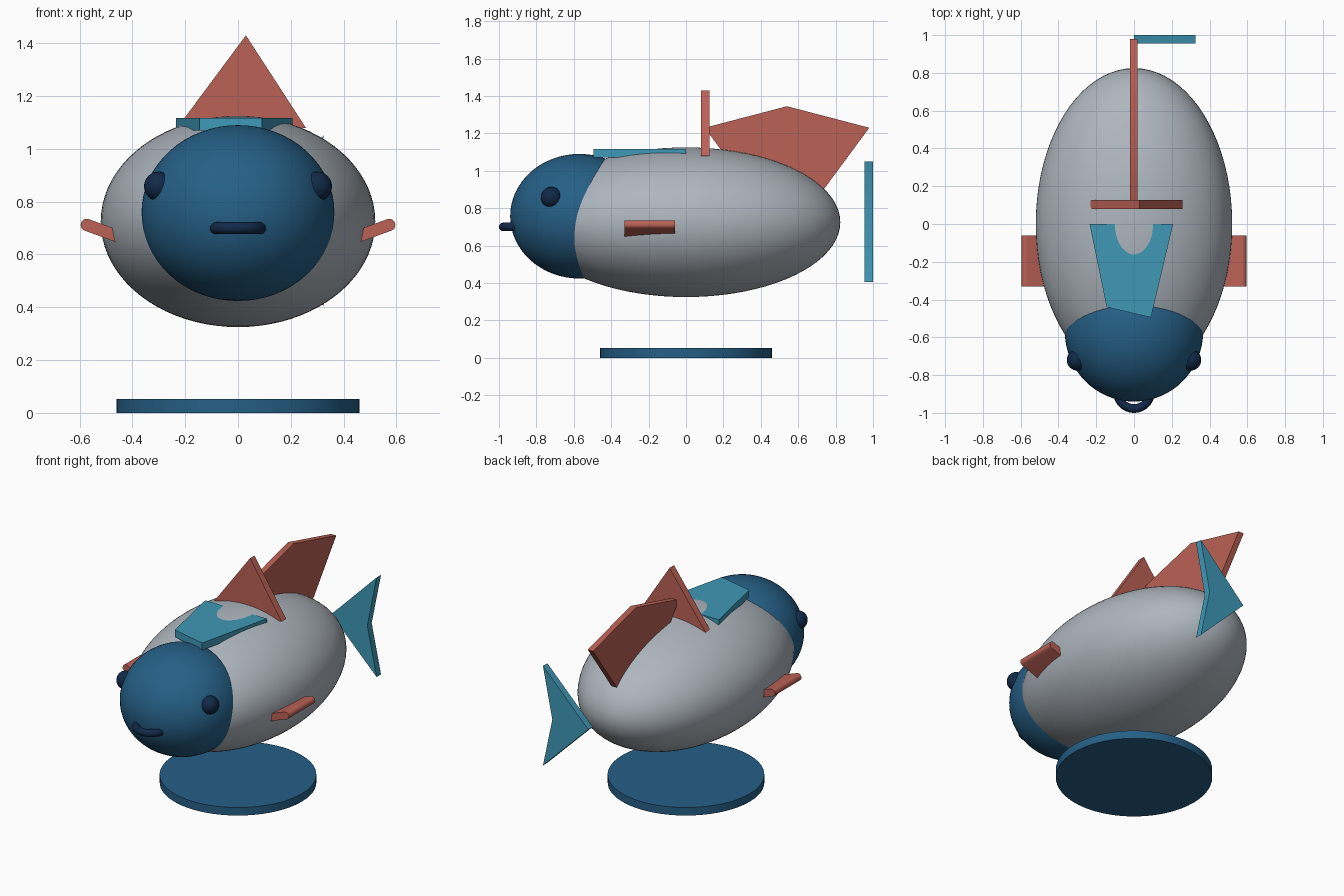
import bpy, bmesh, math
from mathutils import Vector

if "Cube" in bpy.data.objects:
    bpy.data.objects.remove(bpy.data.objects["Cube"])


def material(name, rgb):
    """Flat colour given as 0-255 display values, stored as linear."""
    m = bpy.data.materials.new(name)
    lin = [((c / 255 + 0.055) / 1.055) ** 2.4 for c in rgb]
    m.diffuse_color = (*lin, 1)
    m.use_nodes = True
    m.node_tree.nodes["Principled BSDF"].inputs["Base Color"].default_value = m.diffuse_color
    return m


GREY = material("body grey", (174, 182, 190))
BLUE = material("deep blue", (37, 95, 134))
TEAL = material("teal", (63, 152, 182))
RED = material("coral red", (187, 97, 86))
NAVY = material("navy", (17, 41, 72))


def finish(ob, name, mat, angle=30):
    ob.name = name
    ob.data.materials.append(mat)
    bpy.ops.object.select_all(action='DESELECT')
    ob.select_set(True)
    bpy.context.view_layer.objects.active = ob
    bpy.ops.object.transform_apply(location=False, rotation=True, scale=True)
    bpy.ops.object.shade_smooth_by_angle(angle=math.radians(angle))
    return ob


def ellipsoid(name, centre, radii, mat, segs=64):
    bpy.ops.mesh.primitive_uv_sphere_add(segments=segs, ring_count=segs // 2,
                                         radius=1, location=centre)
    ob = bpy.context.object
    ob.scale = radii
    return finish(ob, name, mat)


def plate(name, points, axis, lo, hi, mat):
    """Extrude a 2D outline along an axis (0=x, 1=y, 2=z) from lo to hi."""
    def to3d(p, d):
        v = list(p)
        v.insert(axis, d)
        return Vector(v)
    bm = bmesh.new()
    face = bm.faces.new([bm.verts.new(to3d(p, lo)) for p in points])
    ext = bmesh.ops.extrude_face_region(bm, geom=[face])
    shift = to3d((0, 0), hi - lo)
    bmesh.ops.translate(bm, vec=shift,
                        verts=[g for g in ext["geom"] if isinstance(g, bmesh.types.BMVert)])
    bmesh.ops.recalc_face_normals(bm, faces=bm.faces)
    me = bpy.data.meshes.new(name)
    bm.to_mesh(me)
    bm.free()
    ob = bpy.data.objects.new(name, me)
    bpy.context.collection.objects.link(ob)
    return finish(ob, name, mat)


# Body and head
ellipsoid("body", (0, 0, 0.725), (0.52, 0.825, 0.40), GREY, 80)
ellipsoid("head", (0, -0.57, 0.757), (0.366, 0.37, 0.333), BLUE)

# Mouth: ring half sunk into the head
bpy.ops.mesh.primitive_torus_add(major_radius=0.087, minor_radius=0.023,
                                 major_segments=48, minor_segments=16,
                                 location=(0, -0.89, 0.70))
finish(bpy.context.object, "mouth", NAVY)

# Base disc
bpy.ops.mesh.primitive_cylinder_add(vertices=64, radius=0.46, depth=0.052,
                                    location=(0, 0, 0.026))
finish(bpy.context.object, "base", BLUE)

# Side fins (slab with a rounded tip) and eyes
tilt, r = math.radians(20), 0.023
tip, length = (0.573, 0.712), 0.18
for side, s in (("right", 1), ("left", -1)):
    ellipsoid(side + "_eye", (s * 0.30, -0.72, 0.858), (0.056,) * 3, NAVY, 32)
    outline = [(tip[0] + r * math.cos(tilt + a), tip[1] + r * math.sin(tilt + a))
               for a in (math.pi * (i / 10 - 0.5) for i in range(11))]
    back = (length * math.cos(tilt), length * math.sin(tilt))
    outline += [(p[0] - back[0], p[1] - back[1]) for p in (outline[-1], outline[0])]
    plate(side + "_fin", [(s * x, z) for x, z in outline], 1, -0.33, -0.06, RED)

# Flat collar plate that the back pokes through
plate("collar_plate", [(-0.235, 0), (0.207, 0), (0.09, -0.495), (-0.145, -0.44)],
      2, 1.07, 1.117, TEAL)

# Crosswise triangular fin and lengthwise kite fin
plate("cross_fin", [(0.03, 1.43), (-0.23, 1.08), (0.257, 1.08)], 1, 0.08, 0.126, RED)
plate("back_fin", [(0.10, 1.23), (0.54, 1.345), (0.98, 1.23), (0.54, 0.635)],
      0, -0.02, 0.018, RED)

# Forked tail fin
plate("tail_fin", [(0, 0.725), (0.325, 1.05), (0.258, 0.72), (0.325, 0.405)],
      1, 0.955, 1.0, TEAL)
